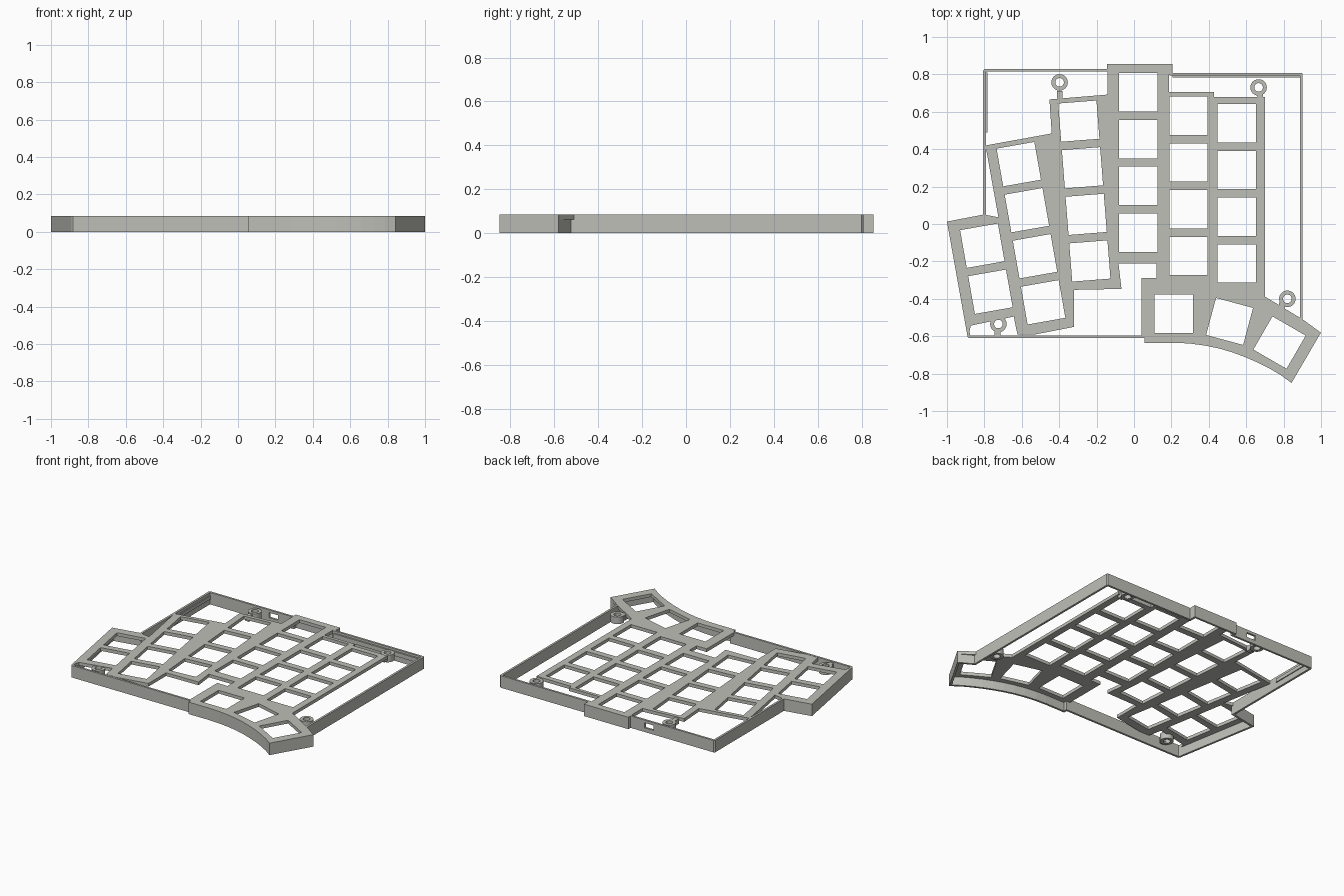
import bpy, bmesh, math
from mathutils import Vector

if "Cube" in bpy.data.objects:
    bpy.data.objects.remove(bpy.data.objects["Cube"])

TOP = 0.085
PLATE = 0.023
grey = bpy.data.materials.new("warm_grey")
grey.diffuse_color = (0.52, 0.52, 0.48, 1)
grey.use_nodes = True
grey.node_tree.nodes["Principled BSDF"].inputs["Base Color"].default_value = grey.diffuse_color


def slab(name, loops, z0, z1):
    """Flat solid between two heights; inner loops become holes."""
    cu = bpy.data.curves.new(name, 'CURVE')
    cu.dimensions = '2D'
    cu.fill_mode = 'BOTH'
    cu.extrude = (z1 - z0) / 2
    for pts in loops:
        sp = cu.splines.new('POLY')
        sp.points.add(len(pts) - 1)
        for p, (x, y) in zip(sp.points, pts):
            p.co = (x, y, 0, 1)
        sp.use_cyclic_u = True
    tmp = bpy.data.objects.new(name + "_curve", cu)
    bpy.context.collection.objects.link(tmp)
    bpy.context.view_layer.update()
    dg = bpy.context.evaluated_depsgraph_get()
    me = bpy.data.meshes.new_from_object(tmp.evaluated_get(dg))
    bpy.data.objects.remove(tmp)
    for v in me.vertices:
        v.co.z += (z0 + z1) / 2
    return finish(name, me)


def finish(name, me):
    me.materials.clear()
    me.materials.append(grey)
    for p in me.polygons:
        p.use_smooth = False
    ob = bpy.data.objects.new(name, me)
    bpy.context.collection.objects.link(ob)
    return ob


def band(name, outer, inner, z0, z1):
    """Closed wall between two matching outlines."""
    bm = bmesh.new()
    rows = [[bm.verts.new((x, y, z)) for x, y in pts]
            for pts, z in ((outer, z0), (outer, z1), (inner, z1), (inner, z0))]
    n = len(outer)
    for i in range(n):
        j = (i + 1) % n
        for k in range(4):
            a, b = rows[k], rows[(k + 1) % 4]
            bm.faces.new((a[i], a[j], b[j], b[i]))
    bmesh.ops.recalc_face_normals(bm, faces=bm.faces)
    me = bpy.data.meshes.new(name)
    bm.to_mesh(me)
    bm.free()
    return finish(name, me)


def box(cx, cy, w, h, deg=0):
    c, s = math.cos(math.radians(deg)), math.sin(math.radians(deg))
    return [(cx + c * x * w / 2 - s * y * h / 2, cy + s * x * w / 2 + c * y * h / 2)
            for x, y in ((-1, -1), (1, -1), (1, 1), (-1, 1))]


def ring(cx, cy, r, n=32):
    return [(cx + r * math.cos(2 * math.pi * i / n), cy + r * math.sin(2 * math.pi * i / n))
            for i in range(n)]


def inset(pts, d):
    """Mitred inward offset of a clockwise outline."""
    out = []
    for i, p in enumerate(pts):
        p = Vector(p)
        a = (p - Vector(pts[i - 1])).normalized()
        b = (Vector(pts[(i + 1) % len(pts)]) - p).normalized()
        na, nb = Vector((a.y, -a.x)), Vector((b.y, -b.x))
        out.append(tuple(p + (na + nb) * (d / (1 + na.dot(nb)))))
    return out


# Curved front edge of the thumb cluster, right to left
thumb_edge = [(0.842, -0.85), (0.785, -0.808), (0.725, -0.773), (0.66, -0.74), (0.59, -0.71),
              (0.525, -0.686), (0.457, -0.666), (0.38, -0.65), (0.297, -0.639), (0.22, -0.635),
              (0.055, -0.635)]

# Outer wall
outline = [(-0.798, 0.83), (-0.145, 0.83), (-0.145, 0.855), (0.205, 0.855), (0.205, 0.808),
           (0.895, 0.808), (0.902, 0.801), (0.902, -0.525), (1.0, -0.58)] + thumb_edge + [
           (0.055, -0.61), (-0.882, -0.61), (-0.89, -0.602), (-1.0, 0.013), (-0.806, 0.05),
           (-0.806, 0.822)]
wall = band("outer_wall", outline, inset(outline, 0.015), 0, TOP)

# Cable port cut through the back wall
port = slab("port_cutter", [box(-0.29, 0.82, 0.07, 0.08)], 0.03, 0.065)
port.hide_render = True
port.hide_viewport = True
cut = wall.modifiers.new("port", 'BOOLEAN')
cut.object = port
cut.solver = 'EXACT'

# Key plate outline
plate = [(-0.998, 0.013), (-0.80, 0.05), (-0.725, 0.036), (-0.794, 0.42), (-0.44, 0.484),
         (-0.452, 0.666), (-0.142, 0.692), (-0.142, 0.853), (0.203, 0.853), (0.203, 0.80),
         (0.188, 0.80), (0.188, 0.705), (0.427, 0.705), (0.427, 0.68), (0.70, 0.68),
         (0.70, -0.388), (0.902, -0.51), (0.998, -0.58)] + thumb_edge + [
         (0.055, -0.605), (0.04, -0.605), (0.04, -0.29), (0.12, -0.29), (0.12, -0.21),
         (-0.083, -0.21), (-0.067, -0.347), (-0.32, -0.352), (-0.32, -0.55), (-0.537, -0.592),
         (-0.623, -0.592), (-0.643, -0.495), (-0.872, -0.543), (-0.886, -0.60)]

# Key columns: top key x, y, tilt, number of keys
keys = []
for x, y, deg, n in ((-0.811, -0.116, 10, 2), (-0.616, 0.32, 10, 4), (-0.295, 0.55, 4.5, 4),
                     (0.023, 0.704, 0, 4), (0.291, 0.579, 0, 4), (0.55, 0.539, 0, 4)):
    t = math.radians(deg)
    keys += [(x + 0.25 * i * math.sin(t), y - 0.25 * i * math.cos(t), deg) for i in range(n)]
# Thumb keys
keys += [(0.213, -0.479, 0), (0.511, -0.521, -15), (0.778, -0.634, -30)]

slab("key_plate", [plate] + [box(x, y, 0.205, 0.205, a) for x, y, a in keys], TOP - PLATE, TOP)

# Screw bosses with tabs joining them to the plate
for i, (x, y, tx, ty) in enumerate(((-0.398, 0.757, -0.398, 0.69), (0.666, 0.73, 0.675, 0.682),
                                    (0.82, -0.40, 0.79, -0.44), (-0.725, -0.535, -0.73, -0.575))):
    slab(f"screw_boss_{i + 1}", [ring(x, y, 0.044), ring(x, y, 0.023)], 0.03, TOP - 0.005)
    slab(f"boss_tab_{i + 1}", [box(tx, ty, 0.03, 0.04)], 0.04, TOP - 0.008)

# Thin inner ledges on the back and left walls
slab("back_ledge", [box(0.55, 0.788, 0.69, 0.012)], 0.04, TOP - 0.015)
slab("left_ledge", [box(-0.788, 0.65, 0.008, 0.32)], 0.04, TOP - 0.02)
